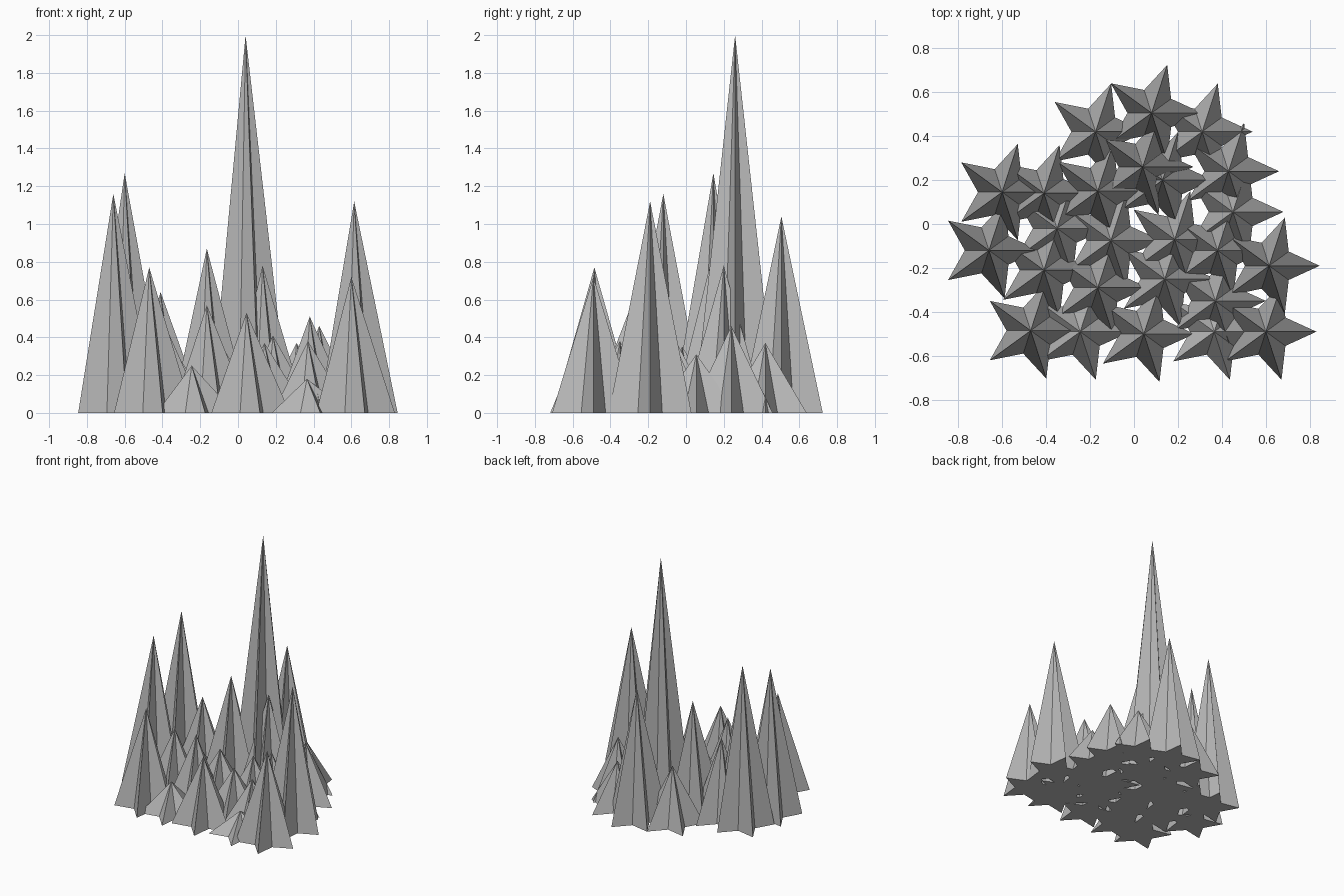
import bpy
import bmesh
from math import sin, cos, radians

cube = bpy.data.objects.get("Cube")
if cube:
    bpy.data.objects.remove(cube, do_unlink=True)

# Single stone grey
grey = bpy.data.materials.new("stone_grey")
grey.use_nodes = True
color = (0.5, 0.5, 0.5, 1)
grey.diffuse_color = color
grey.node_tree.nodes["Principled BSDF"].inputs["Base Color"].default_value = color

OUTER, INNER, POINTS = 0.23, 0.11, 5


def star_spire(name, x, y, height):
    """Five-pointed star base rising to one sharp apex."""
    bm = bmesh.new()
    ring = []
    for i in range(POINTS * 2):
        a = radians(i * 180 / POINTS)
        r = INNER if i % 2 else OUTER
        ring.append(bm.verts.new((r * cos(a), r * sin(a), 0)))
    apex = bm.verts.new((0, 0, height))
    bm.faces.new(ring[::-1])
    for a, b in zip(ring, ring[1:] + ring[:1]):
        bm.faces.new((a, b, apex))
    mesh = bpy.data.meshes.new(name)
    bm.to_mesh(mesh)
    bm.free()
    mesh.materials.append(grey)
    obj = bpy.data.objects.new(name, mesh)
    obj.location = (x, y, 0)
    bpy.context.collection.objects.link(obj)


# Spires by row: x, y, height
rows = {
    "back": [(-.175, .42, .46), (.08, .505, 1.04), (.31, .42, .37)],
    "upper": [(-.6, .145, 1.27), (-.41, .14, .64), (-.165, .15, .87),
              (.04, .26, 2), (.13, .2, .78), (.43, .24, .46)],
    "middle": [(-.66, -.12, 1.16), (-.35, -.02, .35), (-.105, -.075, .39),
               (.185, -.07, .41), (.38, -.12, .51), (.45, .055, .31)],
    "lower": [(-.41, -.21, .52), (-.165, -.29, .57), (.14, -.25, .37),
              (.37, -.35, .38), (.615, -.19, 1.12)],
    "front": [(-.47, -.485, .77), (-.245, -.49, .25), (.045, -.5, .53),
              (.365, -.49, .18), (.6, -.49, .72)],
}
for row, spires in rows.items():
    for n, spire in enumerate(spires, 1):
        star_spire(f"{row}_spire_{n}", *spire)
